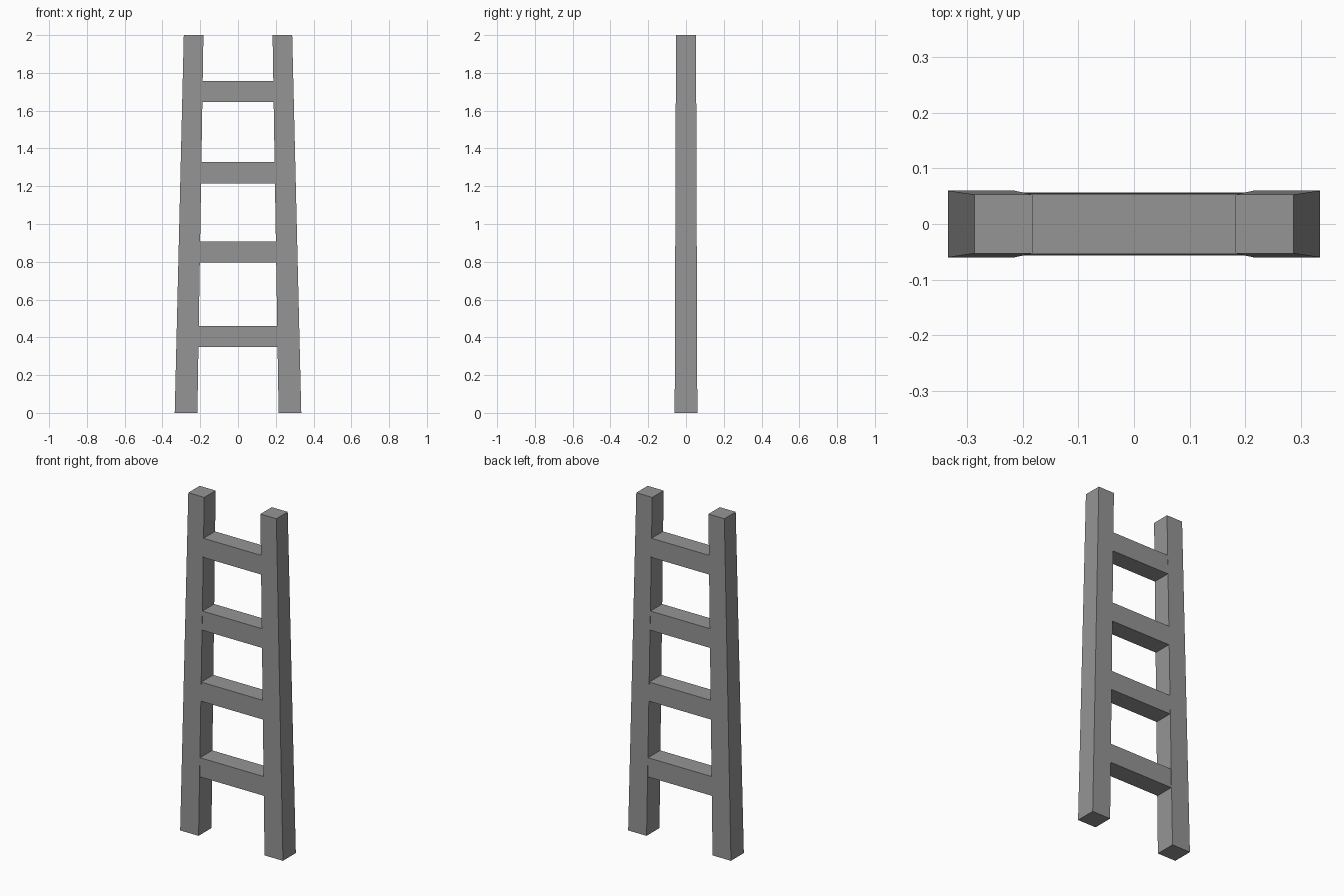
import bpy
import bmesh

cube = bpy.data.objects.get("Cube")
if cube:
    bpy.data.objects.remove(cube, do_unlink=True)

grey = bpy.data.materials.new("plain_grey")
grey.use_nodes = True
grey.diffuse_color = (0.3, 0.3, 0.3, 1)
bsdf = grey.node_tree.nodes["Principled BSDF"]
bsdf.inputs["Base Color"].default_value = grey.diffuse_color
bsdf.inputs["Roughness"].default_value = 0.8


def tapered_box(name, bottom, top):
    """Each end is (x_min, x_max, half_depth, z)."""
    bm = bmesh.new()
    rings = []
    for x0, x1, d, z in (bottom, top):
        corners = ((x0, -d), (x1, -d), (x1, d), (x0, d))
        rings.append([bm.verts.new((x, y, z)) for x, y in corners])
    low, high = rings
    bm.faces.new(low[::-1])
    bm.faces.new(high)
    for i in range(4):
        j = (i + 1) % 4
        bm.faces.new((low[i], low[j], high[j], high[i]))
    bmesh.ops.recalc_face_normals(bm, faces=bm.faces)
    mesh = bpy.data.meshes.new(name)
    bm.to_mesh(mesh)
    bm.free()
    mesh.materials.append(grey)
    obj = bpy.data.objects.new(name, mesh)
    bpy.context.collection.objects.link(obj)
    return obj


# Side rails, leaning inwards and thinning towards the top
tapered_box("left_rail", (0.215, 0.335, 0.06, 0), (0.183, 0.287, 0.053, 2))
tapered_box("right_rail", (-0.335, -0.215, 0.06, 0), (-0.287, -0.183, 0.053, 2))

# Rungs, set into the rails at both ends
for number, z in enumerate((0.348, 0.795, 1.215, 1.645), 1):
    reach = 0.225 - 0.016 * z
    depth = 0.0575 - 0.0025 * z
    tapered_box(f"rung_{number}", (-reach, reach, depth, z),
                (-reach, reach, depth, z + 0.113))
